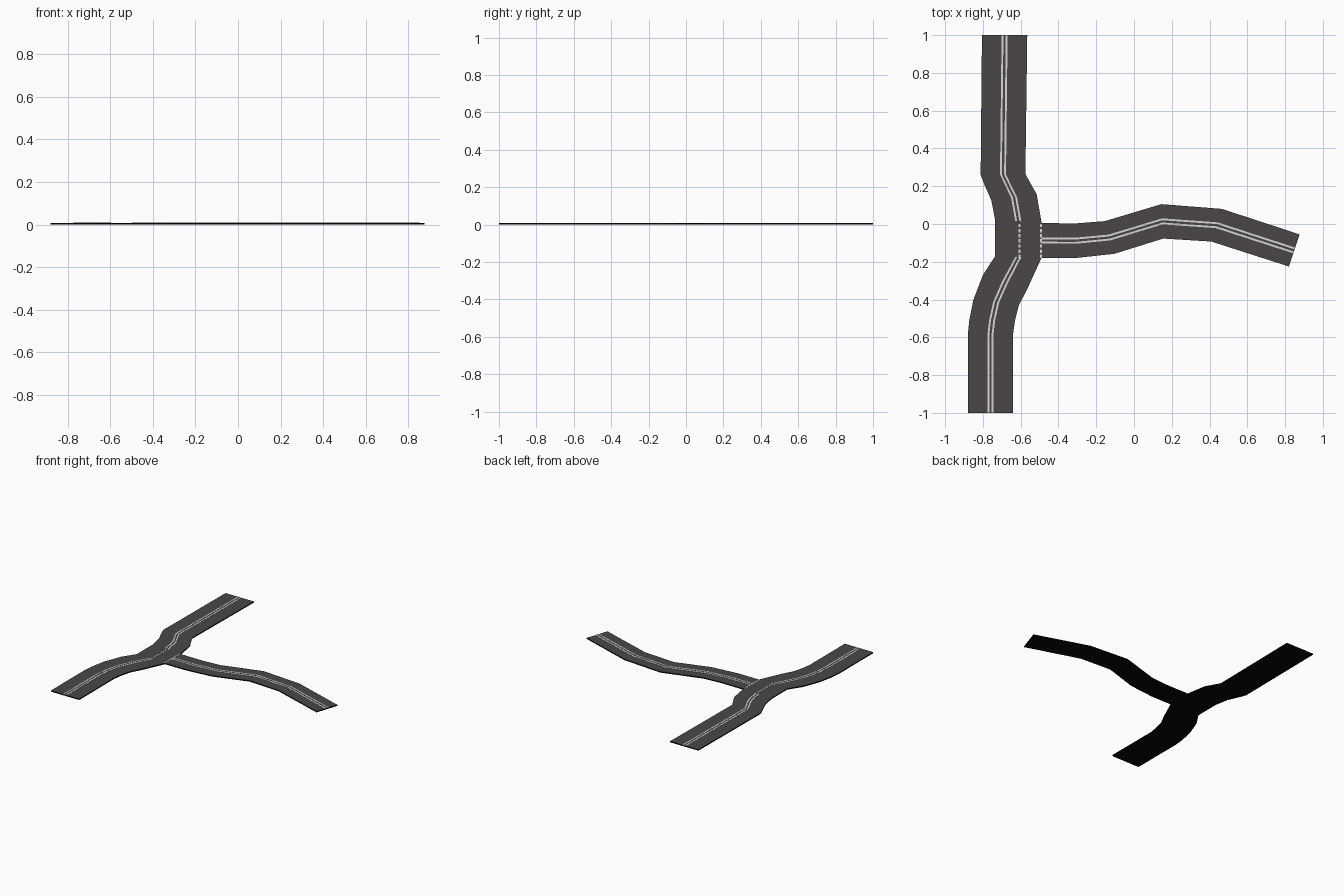
import bpy, bmesh
from mathutils import Vector

if "Cube" in bpy.data.objects:
    bpy.data.objects.remove(bpy.data.objects["Cube"])

TOP = 0.008


def material(name, rgb):
    m = bpy.data.materials.new(name)
    m.diffuse_color = (*rgb, 1)
    m.use_nodes = True
    m.node_tree.nodes["Principled BSDF"].inputs["Base Color"].default_value = m.diffuse_color
    return m


asphalt = material("asphalt", (0.070, 0.061, 0.065))
black = material("black_base", (0.002, 0.002, 0.002))
white = material("line_paint", (0.68, 0.68, 0.68))


def add_ribbon(bm, pairs, z0, z1):
    """Solid strip running through pairs of left / right edge points."""
    rings = []
    for l, r in pairs:
        rings.append([bm.verts.new((p[0], p[1], z))
                      for p, z in ((l, z0), (r, z0), (r, z1), (l, z1))])
    for a, b in zip(rings, rings[1:]):
        for i in range(4):
            j = (i + 1) % 4
            bm.faces.new((a[i], a[j], b[j], b[i]))
    bm.faces.new(rings[0])
    bm.faces.new(rings[-1][::-1])


def finish(bm, name, mats):
    bmesh.ops.recalc_face_normals(bm, faces=bm.faces[:])
    if len(mats) > 1:  # upward faces take the first colour, the rest the second
        for f in bm.faces:
            f.material_index = 0 if f.normal.z > 0.5 else 1
    me = bpy.data.meshes.new(name)
    bm.to_mesh(me)
    bm.free()
    for m in mats:
        me.materials.append(m)
    ob = bpy.data.objects.new(name, me)
    bpy.context.collection.objects.link(ob)


def road(name, pairs):
    bm = bmesh.new()
    add_ribbon(bm, pairs, 0, TOP)
    finish(bm, name, [asphalt, black])


def double_line(name, pairs):
    """Two painted lines either side of the middle of the road."""
    bm = bmesh.new()
    for lo, hi in ((-0.016, -0.006), (0.006, 0.016)):
        strip = []
        for l, r in pairs:
            l, r = Vector(l), Vector(r)
            mid, d = (l + r) / 2, (r - l).normalized()
            strip.append((mid + d * lo, mid + d * hi))
        add_ribbon(bm, strip, TOP - 0.001, TOP + 0.001)
    finish(bm, name, [white])


def dashes(name, x, y0, y1, n):
    bm = bmesh.new()
    step = (y1 - y0) / n
    for i in range(n):
        y = y0 + i * step
        add_ribbon(bm, [((x - 0.005, y), (x + 0.005, y)),
                        ((x - 0.005, y + step * 0.68), (x + 0.005, y + step * 0.68))],
                   TOP - 0.001, TOP + 0.001)
    finish(bm, name, [white])


# Main road: edge points from north to south
north = [((-0.805, 1), (-0.565, 1)), ((-0.812, 0.26), (-0.575, 0.265)),
         ((-0.795, 0.215), (-0.545, 0.21)), ((-0.755, 0.125), (-0.515, 0.157)),
         ((-0.735, 0.02), (-0.49, 0.01))]
south = [((-0.735, -0.17), (-0.49, -0.18)), ((-0.80, -0.27), (-0.57, -0.355)),
         ((-0.85, -0.40), (-0.61, -0.43)), ((-0.872, -0.51), (-0.63, -0.51)),
         ((-0.88, -0.59), (-0.64, -0.58)), ((-0.88, -1), (-0.64, -1))]
road("main_road", north + south)
double_line("north_centre_lines", north)
double_line("south_centre_lines", south)

# Side road: edge points from west to east
side = [((-0.49, 0.005), (-0.49, -0.18)), ((-0.31, 0.003), (-0.31, -0.18)),
        ((-0.155, 0.015), (-0.105, -0.158)), ((0.145, 0.105), (0.155, -0.077)),
        ((0.465, 0.08), (0.41, -0.093)), ((0.877, -0.055), (0.82, -0.225))]
road("side_road", side)
double_line("side_centre_lines", side)

# Dashed lines across the junction
dashes("junction_centre_dashes", -0.606, -0.18, 0.01, 7)
dashes("junction_give_way_dashes", -0.493, -0.18, 0.01, 7)
